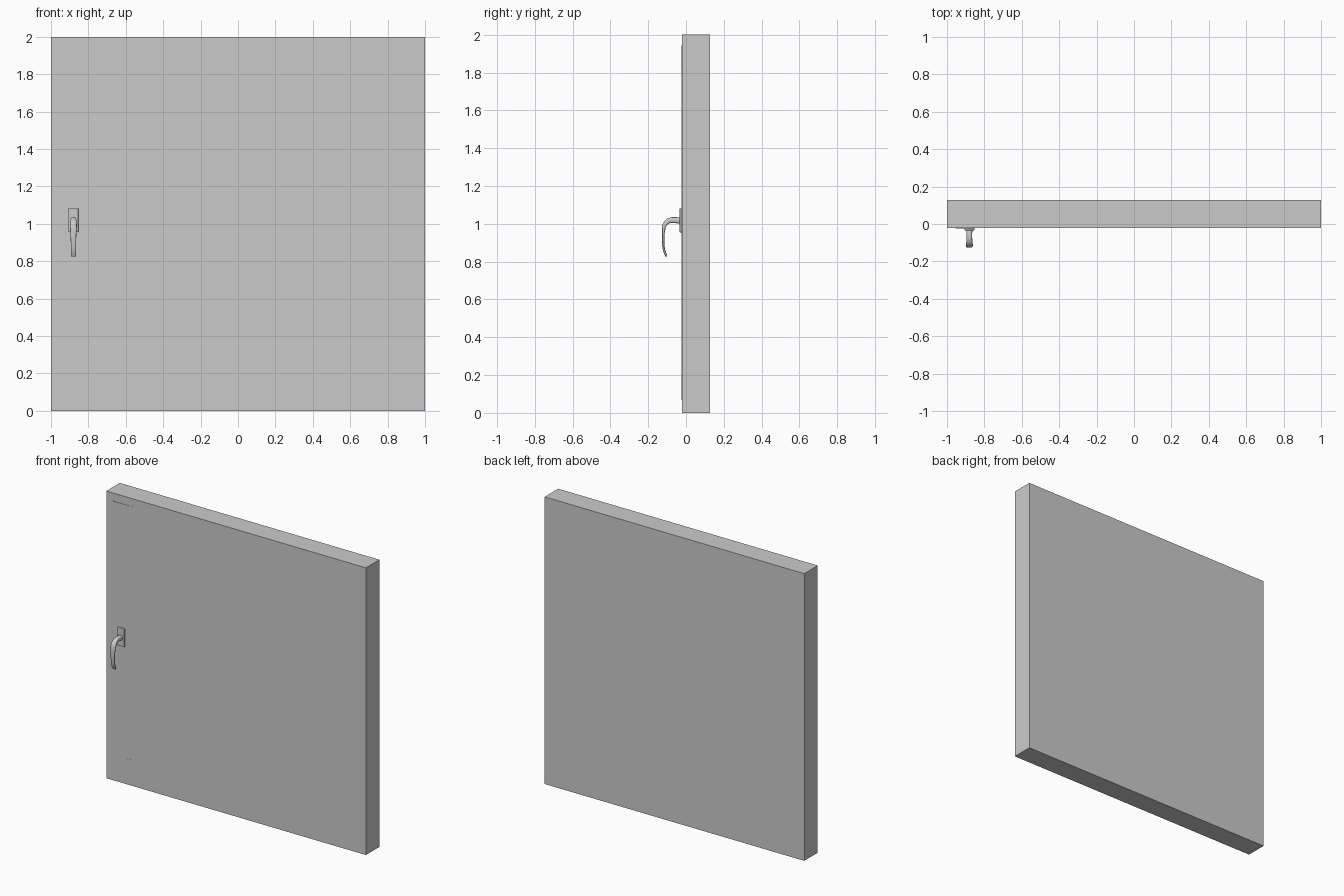
import bpy, bmesh, math
from mathutils import Vector

if "Cube" in bpy.data.objects:
    bpy.data.objects.remove(bpy.data.objects["Cube"])


def finish(bm, name, smooth=False):
    bmesh.ops.recalc_face_normals(bm, faces=bm.faces[:])
    mesh = bpy.data.meshes.new(name)
    bm.to_mesh(mesh)
    bm.free()
    ob = bpy.data.objects.new(name, mesh)
    bpy.context.collection.objects.link(ob)
    if smooth:
        bpy.ops.object.select_all(action='DESELECT')
        ob.select_set(True)
        bpy.context.view_layer.objects.active = ob
        bpy.ops.object.shade_smooth_by_angle(angle=math.radians(40))
    return ob


def box(name, x0, x1, y0, y1, z0, z1):
    bm = bmesh.new()
    bmesh.ops.create_cube(bm, size=1)
    for v in bm.verts:
        v.co = ((x0 + x1) / 2 + v.co.x * (x1 - x0),
                (y0 + y1) / 2 + v.co.y * (y1 - y0),
                (z0 + z1) / 2 + v.co.z * (z1 - z0))
    return finish(bm, name)


# Wall-filling panel
box("panel", -1, 1, -0.021, 0.127, 0, 2)

# Mitred sash frame, tilted a little so only its handle side stands proud
bm = bmesh.new()
rings = []
for front in (True, False):
    for hx, z0, z1 in ((0.955, 0.067, 1.944), (0.845, 0.178, 1.825)):
        rings.append([bm.verts.new((x, -0.0245 + 0.018 * (x + 0.955) + (0 if front else 0.06), z))
                      for x, z in ((-hx, z0), (hx, z0), (hx, z1), (-hx, z1))])
for a, b in ((0, 1), (1, 3), (3, 2), (2, 0)):
    for i in range(4):
        j = (i + 1) % 4
        bm.faces.new((rings[a][i], rings[a][j], rings[b][j], rings[b][i]))
finish(bm, "sash_frame")

# Handle backplate with softened edges
HX = -0.88
plate = box("handle_plate", HX - 0.027, HX + 0.027, -0.034, -0.018, 0.955, 1.082)
bev = plate.modifiers.new("soft_edges", 'BEVEL')
bev.width, bev.segments = 0.004, 2

# Lever handle lofted along its path: y, z, half width, half thickness
path = [(-0.03, 1.016, 0.016, 0.016), (-0.05, 1.019, 0.015, 0.016),
        (-0.074, 1.020, 0.015, 0.015), (-0.092, 1.016, 0.016, 0.014),
        (-0.108, 1.002, 0.018, 0.012), (-0.117, 0.985, 0.018, 0.010),
        (-0.120, 0.95, 0.016, 0.007), (-0.121, 0.90, 0.014, 0.006),
        (-0.118, 0.87, 0.014, 0.006), (-0.112, 0.848, 0.014, 0.006),
        (-0.103, 0.827, 0.014, 0.005)]
bm = bmesh.new()
loops = []
N = 16
for i, (y, z, w, t) in enumerate(path):
    p, q = path[max(i - 1, 0)], path[min(i + 1, len(path) - 1)]
    d = Vector((0, q[0] - p[0], q[1] - p[1])).normalized()
    n = Vector((0, -d.z, d.y))
    loop = []
    for k in range(N):
        a = 2 * math.pi * k / N
        c, s = math.cos(a), math.sin(a)
        # squarish rounded section
        c = math.copysign(abs(c) ** 0.65, c)
        s = math.copysign(abs(s) ** 0.65, s)
        loop.append(bm.verts.new(Vector((HX + w * c, y, z)) + n * (t * s)))
    loops.append(loop)
for a, b in zip(loops, loops[1:]):
    for k in range(N):
        m = (k + 1) % N
        bm.faces.new((a[k], a[m], b[m], b[k]))
bm.faces.new(loops[0])
bm.faces.new(loops[-1])
finish(bm, "handle_lever", smooth=True)
